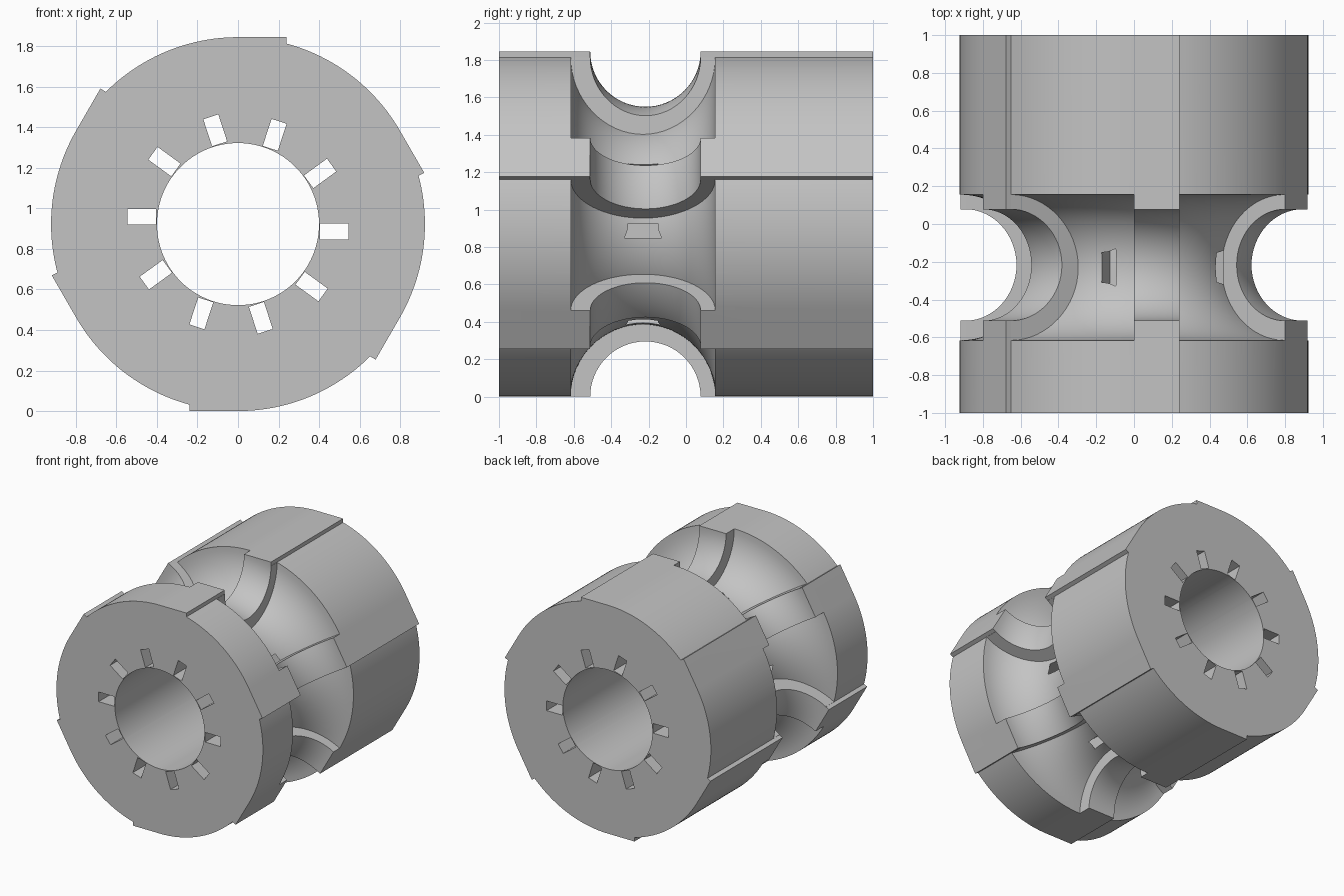
import bpy, bmesh
from math import sin, cos, tan, pi, radians
from mathutils import Matrix

R = 0.9225          # drum radius, also the height of its axis
LOBES, SLOTS = 6, 10
TOOTH = 0.24        # width of the flat on each ratchet tooth

default = bpy.data.objects.get("Cube")
if default:
    bpy.data.objects.remove(default, do_unlink=True)

grey = bpy.data.materials.new("light grey")
grey.use_nodes = True
grey.diffuse_color = (0.55, 0.55, 0.55, 1)
grey.node_tree.nodes["Principled BSDF"].inputs["Base Color"].default_value = grey.diffuse_color


def finish(name, bm, helper=True):
    bmesh.ops.recalc_face_normals(bm, faces=bm.faces)
    mesh = bpy.data.meshes.new(name)
    bm.to_mesh(mesh)
    bm.free()
    mesh.materials.append(grey)
    obj = bpy.data.objects.new(name, mesh)
    obj.location.z = R
    bpy.context.collection.objects.link(obj)
    obj.hide_render = helper
    return obj


def prism(bm, outline, y0, y1):
    """Extrude a closed x-z outline along y."""
    face = bm.faces.new([bm.verts.new((x, y0, z)) for x, z in outline])
    out = bmesh.ops.extrude_face_region(bm, geom=[face])
    moved = [v for v in out["geom"] if isinstance(v, bmesh.types.BMVert)]
    bmesh.ops.translate(bm, verts=moved, vec=(0, y1 - y0, 0))


def turned(points, angle):
    c, s = cos(angle), sin(angle)
    return [(x * c - z * s, x * s + z * c) for x, z in points]


def box(x0, x1, z0, z1):
    return [(x0, z0), (x1, z0), (x1, z1), (x0, z1)]


def groove_cutter(name, centre, radius, around=144, steps=32):
    """Revolve a U-shaped section about the drum axis."""
    section = [(1.15, centre - radius)]
    for i in range(steps + 1):
        a = pi * i / steps
        section.append((R - radius * sin(a), centre - radius * cos(a)))
    section.append((1.15, centre + radius))
    bm = bmesh.new()
    rings = []
    for k in range(around):
        a = 2 * pi * (k + 0.5) / around
        rings.append([bm.verts.new((r * cos(a), y, r * sin(a))) for r, y in section])
    n = len(section)
    for k in range(around):
        a, b = rings[k], rings[(k + 1) % around]
        for i in range(n):
            j = (i + 1) % n
            bm.faces.new((a[i], a[j], b[j], b[i]))
    return finish(name, bm)


def cut(target, cutter):
    mod = target.modifiers.new("cut", "BOOLEAN")
    mod.operation, mod.solver, mod.object = "DIFFERENCE", "EXACT", cutter
    bpy.context.view_layer.update()
    graph = bpy.context.evaluated_depsgraph_get()
    mesh = bpy.data.meshes.new_from_object(target.evaluated_get(graph))
    target.modifiers.clear()
    target.data = mesh


# Drum: a circle with a tangent flat and a step on each tooth
outline = []
for k in range(LOBES):
    tooth = [(0, R), (TOOTH, R)]
    start, end = radians(75), radians(30)
    for i in range(24):
        a = start + (end - start) * i / 24
        tooth.append((R * cos(a), R * sin(a)))
    outline += turned(tooth, -2 * pi * k / LOBES)
bm = bmesh.new()
prism(bm, outline, -1, 1)
drum = finish("grooved_drum", bm, helper=False)

# Central bore and the ring of keyway slots
bm = bmesh.new()
prism(bm, [(0.4 * cos(2 * pi * i / 96), 0.4 * sin(2 * pi * i / 96)) for i in range(96)], -1.1, 1.1)
for k in range(SLOTS):
    prism(bm, turned(box(0.405, 0.545, -0.075, 0.003), 2 * pi * k / SLOTS), -1.1, 1.1)
bore = finish("bore_cutter", bm)

# Blocks that keep the groove narrow under each tooth
bm = bmesh.new()
for k in range(LOBES):
    prism(bm, turned(box(0, TOOTH + 0.0004, 0.3, 1.3), 2 * pi * k / LOBES), -0.9, 0.5)
blocks = finish("tooth_blocks", bm)

# Wide groove between teeth, narrow groove through the teeth
wide = groove_cutter("wide_groove_cutter", -0.23, 0.386)
narrow = groove_cutter("narrow_groove_cutter", -0.217, 0.295)
cut(wide, blocks)
for cutter in (wide, narrow, bore):
    cut(drum, cutter)
for helper in (bore, blocks, wide, narrow):
    bpy.data.objects.remove(helper, do_unlink=True)

# Smooth curves, sharp steps
bpy.ops.object.select_all(action="DESELECT")
drum.select_set(True)
bpy.context.view_layer.objects.active = drum
bpy.ops.object.shade_smooth_by_angle(angle=radians(20))
